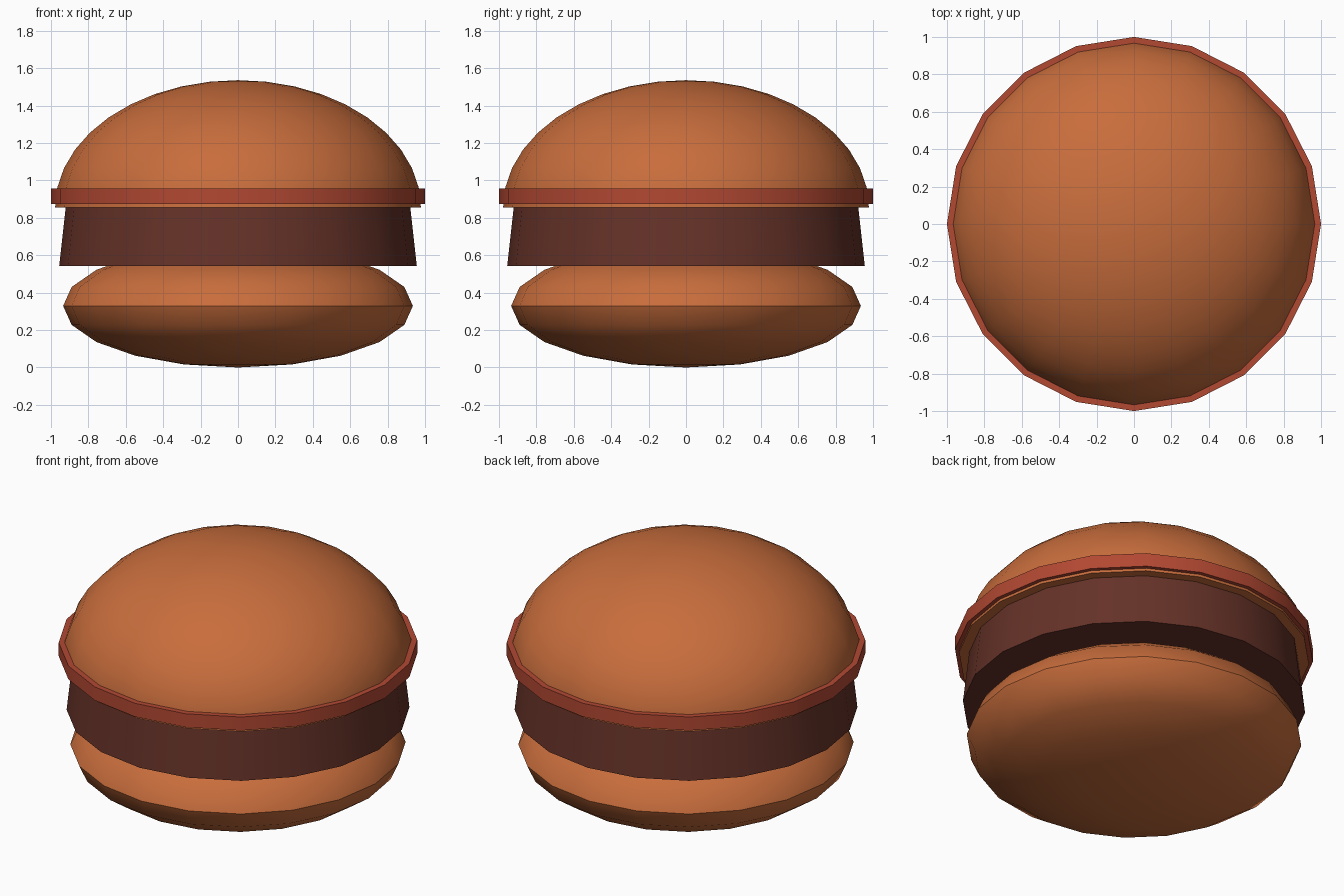
import bpy, math

if "Cube" in bpy.data.objects:
    bpy.data.objects.remove(bpy.data.objects["Cube"])

SIDES = 20


def material(name, rgb):
    m = bpy.data.materials.new(name)
    m.diffuse_color = (*rgb, 1.0)
    m.use_nodes = True
    m.node_tree.nodes["Principled BSDF"].inputs["Base Color"].default_value = m.diffuse_color
    return m


def lathe(name, profile, mat):
    """Spin a bottom-to-top (radius, z) profile; zero radius makes a pole."""
    verts, rings, faces = [], [], []
    for r, z in profile:
        n = 1 if r < 1e-5 else SIDES
        rings.append([len(verts) + i for i in range(n)])
        for i in range(n):
            a = 2 * math.pi * i / SIDES
            verts.append((r * math.cos(a), r * math.sin(a), z))
    for lo, hi in zip(rings, rings[1:]):
        for i in range(SIDES):
            j = (i + 1) % SIDES
            if len(lo) == 1:
                faces.append((lo[0], hi[j], hi[i]))
            elif len(hi) == 1:
                faces.append((lo[i], lo[j], hi[0]))
            else:
                faces.append((lo[i], lo[j], hi[j], hi[i]))
    # flat caps on open ends
    if len(rings[0]) > 1:
        faces.append(tuple(reversed(rings[0])))
    if len(rings[-1]) > 1:
        faces.append(tuple(rings[-1]))
    me = bpy.data.meshes.new(name)
    me.from_pydata(verts, [], faces)
    me.materials.append(mat)
    ob = bpy.data.objects.new(name, me)
    bpy.context.collection.objects.link(ob)
    bpy.ops.object.select_all(action='DESELECT')
    ob.select_set(True)
    bpy.context.view_layer.objects.active = ob
    bpy.ops.object.shade_smooth_by_angle(angle=math.radians(35))
    return ob


def ellipse(radius, height, centre, start, step):
    """Profile of an ellipse from a start angle up to the pole."""
    out = []
    for k in range(round((90 - start) / step) + 1):
        a = math.radians(start + k * step)
        out.append((radius * math.cos(a), centre + height * math.sin(a)))
    return out


bread = material("toasted_bread", (0.578, 0.153, 0.045))
red = material("tomato_red", (0.445, 0.065, 0.032))
brown = material("meat_brown", (0.13, 0.032, 0.021))

# Bottom bun: squashed ball, its top sunk into the patty
lathe("bottom_bun", ellipse(0.935, 0.329, 0.329, -90, 18), bread)
# Patty: slightly tapered disc
lathe("patty", [(0.956, 0.543), (0.921, 0.858)], brown)
# Tomato slice: thin disc around the foot of the top bun
lathe("tomato_slice", [(1.0, 0.873), (1.0, 0.956)], red)
# Top bun: half-dome with a flat underside
lathe("top_bun", ellipse(0.978, 0.68, 0.856, 0, 9), bread)
